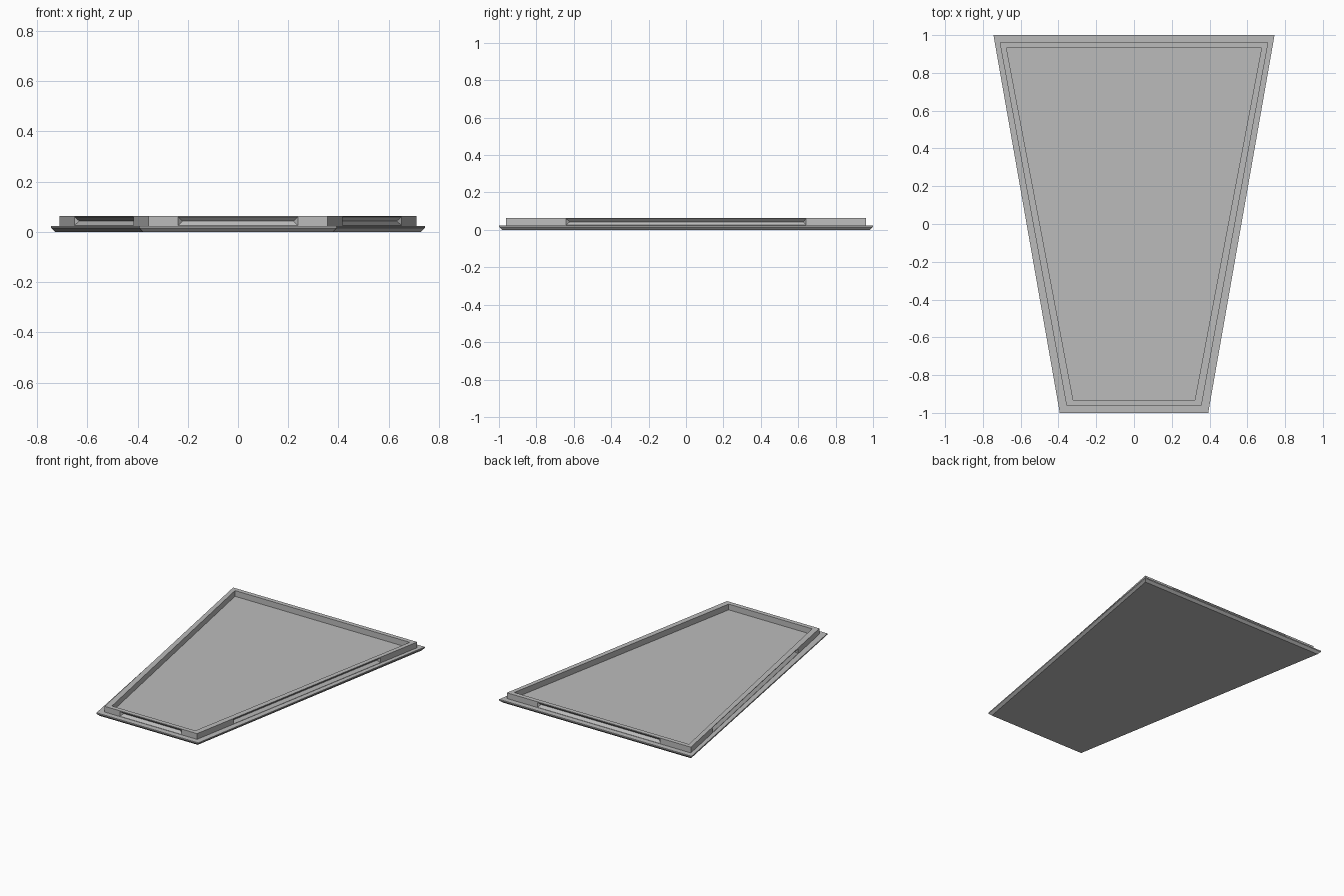
import bpy, bmesh
from mathutils import Vector

if "Cube" in bpy.data.objects:
    bpy.data.objects.remove(bpy.data.objects["Cube"])

grey = bpy.data.materials.new("plain_grey")
grey.diffuse_color = (0.5, 0.5, 0.5, 1)
grey.use_nodes = True
grey.node_tree.nodes["Principled BSDF"].inputs["Base Color"].default_value = grey.diffuse_color

BASE_TOP, RIM_TOP = 0.024, 0.064


def trapezoid(front, back, y, z):
    """Corner points, counter-clockwise from above."""
    return [Vector(p) for p in ((-front, -y, z), (front, -y, z), (back, y, z), (-back, y, z))]


def add_ring(bm, points):
    return [bm.verts.new(p) for p in points]


def bridge(bm, low, high):
    for i in range(4):
        j = (i + 1) % 4
        bm.faces.new((low[i], low[j], high[j], high[i]))


def finish(bm, name):
    mesh = bpy.data.meshes.new(name)
    bm.to_mesh(mesh)
    bm.free()
    mesh.materials.append(grey)
    obj = bpy.data.objects.new(name, mesh)
    bpy.context.collection.objects.link(obj)


# Base plate with a chamfered underside
bm = bmesh.new()
bottom = add_ring(bm, trapezoid(0.378, 0.728, 0.984, 0))
edge = add_ring(bm, trapezoid(0.393, 0.744, 1.0, 0.016))
top = add_ring(bm, trapezoid(0.393, 0.744, 1.0, BASE_TOP))
bm.faces.new(bottom[::-1])
bm.faces.new(top)
bridge(bm, bottom, edge)
bridge(bm, edge, top)
finish(bm, "base_plate")

# Raised rim with a V-shaped snap groove in each outer wall
bm = bmesh.new()
out_low = add_ring(bm, trapezoid(0.357, 0.711, 0.962, BASE_TOP))
out_high = add_ring(bm, trapezoid(0.357, 0.711, 0.962, RIM_TOP))
in_low = add_ring(bm, trapezoid(0.322, 0.675, 0.931, BASE_TOP))
in_high = add_ring(bm, trapezoid(0.322, 0.675, 0.931, RIM_TOP))
bridge(bm, out_high, in_high)
bridge(bm, in_high, in_low)
bridge(bm, in_low, out_low)

GROOVE_LOW, GROOVE_HIGH, DEPTH = 0.026, 0.060, 0.017
for i in range(4):
    j = (i + 1) % 4
    a, b = out_low[i].co, out_low[j].co
    along = (b - a).normalized()
    inward = Vector((-along.y, along.x, 0))
    start, end = a.lerp(b, 1 / 6), a.lerp(b, 5 / 6)

    def at(p, z, push=0.0):
        return bm.verts.new((p.x, p.y, z) if not push else
                            Vector((p.x, p.y, z)) + inward * DEPTH + along * push)

    mouth = [at(start, GROOVE_LOW), at(end, GROOVE_LOW), at(end, GROOVE_HIGH), at(start, GROOVE_HIGH)]
    mid = (GROOVE_LOW + GROOVE_HIGH) / 2
    v0, v1 = at(start, mid, DEPTH), at(end, mid, -DEPTH)
    bridge(bm, [out_low[i], out_low[j], out_high[j], out_high[i]], mouth)
    bm.faces.new((mouth[0], mouth[1], v1, v0))
    bm.faces.new((v0, v1, mouth[2], mouth[3]))
    bm.faces.new((mouth[1], mouth[2], v1))
    bm.faces.new((mouth[3], mouth[0], v0))
bmesh.ops.recalc_face_normals(bm, faces=bm.faces)
finish(bm, "rim")
